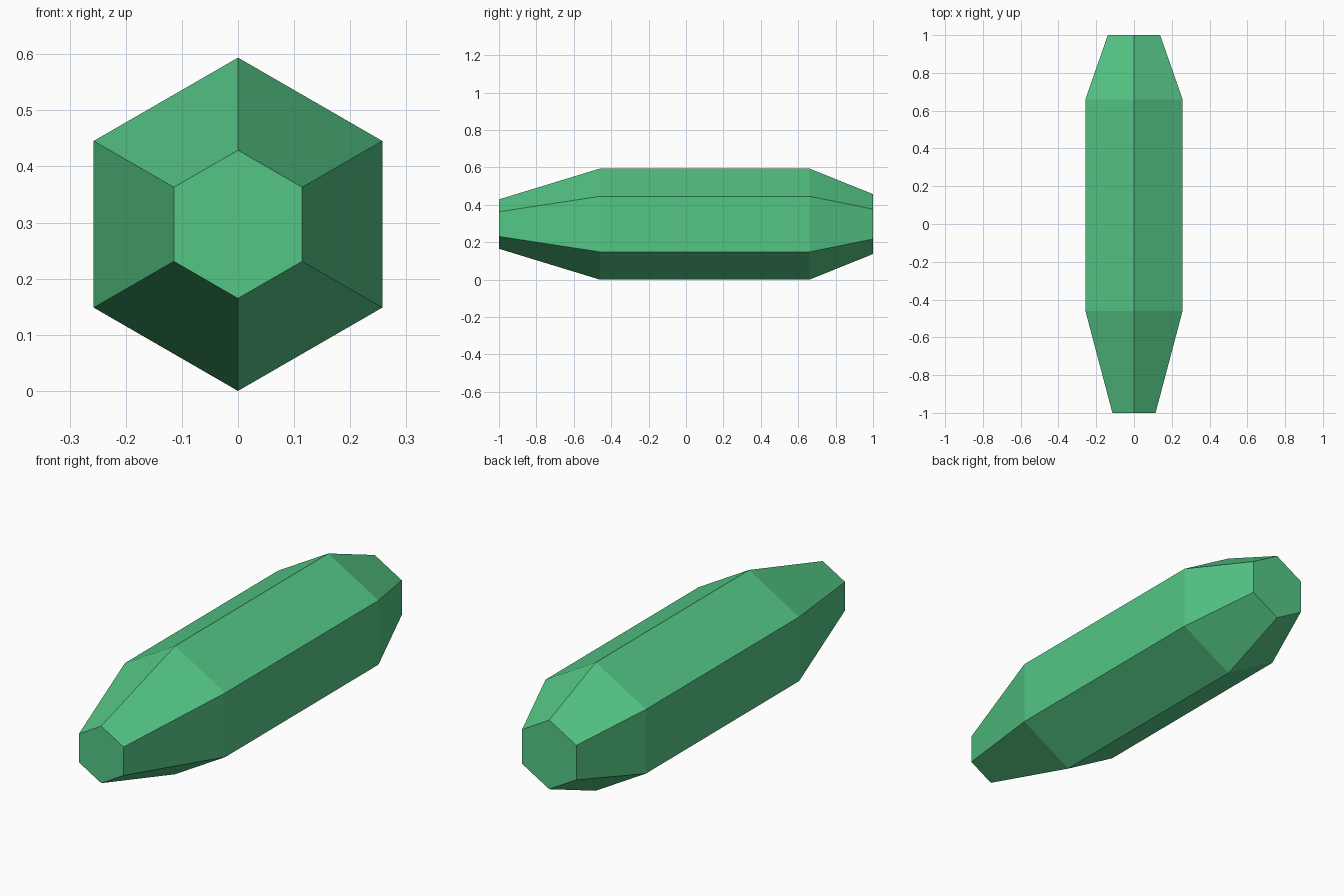
import bpy, bmesh, math

if "Cube" in bpy.data.objects:
    bpy.data.objects.remove(bpy.data.objects["Cube"])

# Single flat green
green = bpy.data.materials.new("crystal green")
green.diffuse_color = (0.089, 0.565, 0.235, 1.0)
green.use_nodes = True
green.node_tree.nodes["Principled BSDF"].inputs["Base Color"].default_value = green.diffuse_color

CENTRE_Z = 0.297
SIDES = 6
# Profile along the length: (y, corner radius)
profile = [(-1.0, 0.132), (-0.46, 0.297), (0.66, 0.297), (1.0, 0.16)]

# Hexagonal crystal with a tapered, flat-cut tip at each end
bm = bmesh.new()
rings = []
for y, r in profile:
    angles = [math.pi / 2 + i * math.tau / SIDES for i in range(SIDES)]
    rings.append([bm.verts.new((r * math.cos(a), y, CENTRE_Z + r * math.sin(a)))
                  for a in angles])
for a, b in zip(rings, rings[1:]):
    for i in range(SIDES):
        j = (i + 1) % SIDES
        bm.faces.new((a[i], a[j], b[j], b[i]))
bm.faces.new(rings[0])
bm.faces.new(rings[-1])
bmesh.ops.recalc_face_normals(bm, faces=bm.faces)

mesh = bpy.data.meshes.new("crystal")
bm.to_mesh(mesh)
bm.free()
mesh.materials.append(green)
bpy.context.collection.objects.link(bpy.data.objects.new("crystal", mesh))
